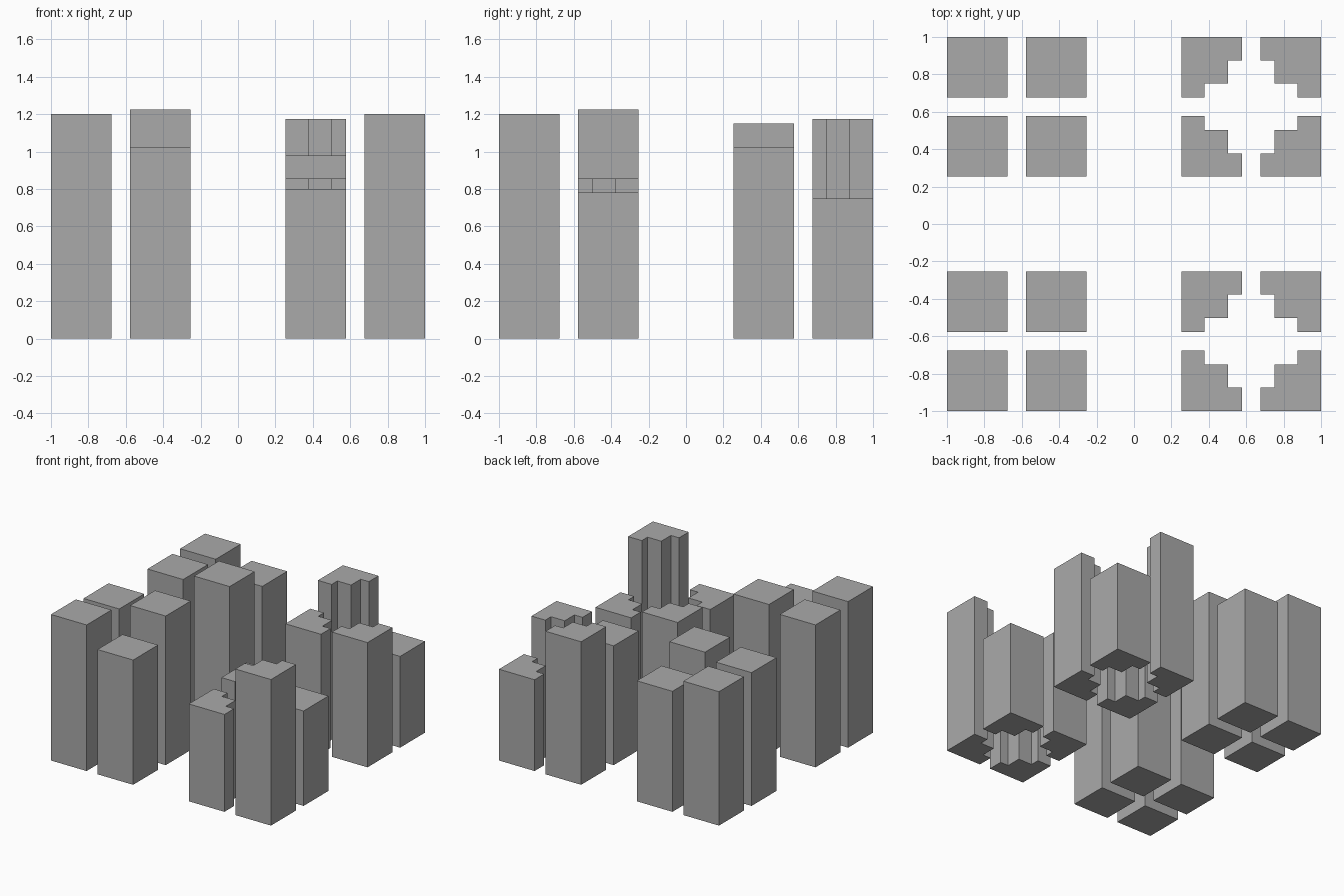
import bpy, bmesh

if "Cube" in bpy.data.objects:
    bpy.data.objects.remove(bpy.data.objects["Cube"])

grey = bpy.data.materials.new("plain grey")
grey.diffuse_color = (0.4, 0.4, 0.4, 1)
grey.use_nodes = True
grey.node_tree.nodes["Principled BSDF"].inputs["Base Color"].default_value = grey.diffuse_color

W = 0.324                                  # tower width
EDGES = [(-1, 1), (-0.253, -1), (0.253, 1), (1, -1)]   # outer edge of each lane and its inward direction

# Tower heights, [row front to back][column left to right]
HEIGHTS = [
    [1.20, 1.025, 0.80, 1.20],
    [1.17, 1.225, 0.855, 0.78],
    [1.095, 1.15, 0.98, 1.025],
    [1.10, 0.99, 1.175, 0.75],
]

# Footprints measured from the outer corner of a tower
SQUARE = [(0, 0), (W, 0), (W, W), (0, W)]
STEPPED = [(0, 0), (W, 0), (W, 0.125), (0.25, 0.125), (0.25, 0.25),
           (0.125, 0.25), (0.125, W), (0, W)]


def tower(name, footprint, x_lane, y_lane, height):
    """Extrude a footprint, mirrored into its place in the grid."""
    (x0, sx), (y0, sy) = x_lane, y_lane
    bm = bmesh.new()
    base = bm.faces.new([bm.verts.new((x0 + sx * u, y0 + sy * v, 0)) for u, v in footprint])
    top = bmesh.ops.extrude_face_region(bm, geom=[base], use_keep_orig=True)
    verts = [g for g in top["geom"] if isinstance(g, bmesh.types.BMVert)]
    bmesh.ops.translate(bm, verts=verts, vec=(0, 0, height))
    bmesh.ops.recalc_face_normals(bm, faces=bm.faces)
    mesh = bpy.data.meshes.new(name)
    bm.to_mesh(mesh)
    bm.free()
    mesh.materials.append(grey)
    bpy.context.collection.objects.link(bpy.data.objects.new(name, mesh))


# Plain square towers on the left, towers around stepped round courts on the right
for r, row in enumerate(HEIGHTS):
    for c, h in enumerate(row):
        kind, shape = ("square_tower", SQUARE) if c < 2 else ("stepped_tower", STEPPED)
        tower(f"{kind}_{r + 1}_{c + 1}", shape, EDGES[c], EDGES[r], h)
